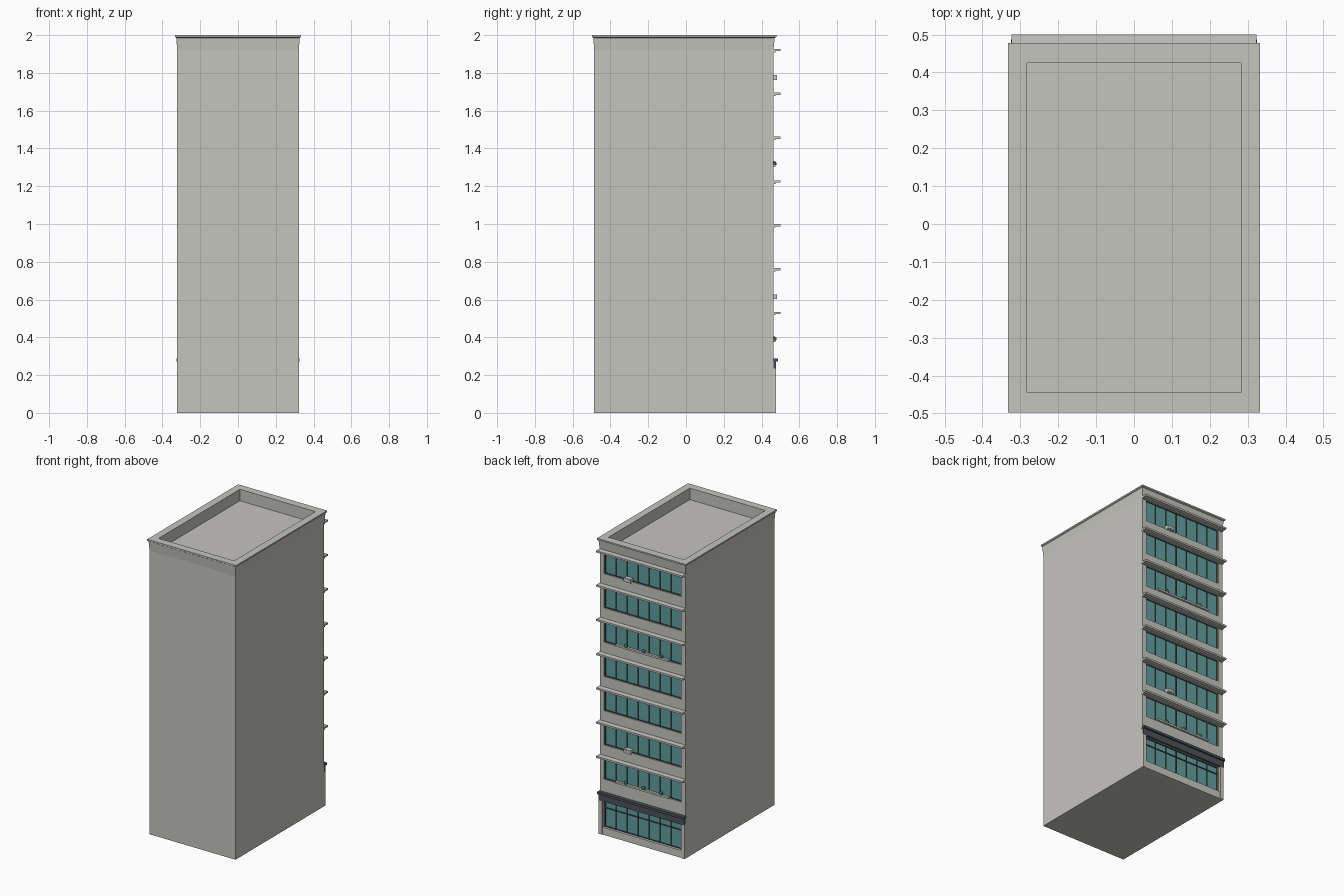
import bpy, bmesh

if "Cube" in bpy.data.objects:
    bpy.data.objects.remove(bpy.data.objects["Cube"])


def material(name, rgb):
    m = bpy.data.materials.new(name)
    m.diffuse_color = (*rgb, 1)
    m.use_nodes = True
    m.node_tree.nodes["Principled BSDF"].inputs["Base Color"].default_value = m.diffuse_color
    return m


WALL = material("warm_grey_wall", (0.56, 0.555, 0.52))
TRIM = material("pale_trim", (0.60, 0.59, 0.56))
GLASS = material("teal_glass", (0.12, 0.35, 0.345))
FRAME = material("dark_frame", (0.05, 0.055, 0.06))
SLATE = material("slate_canopy", (0.075, 0.085, 0.10))
LEAF = material("leaf_green", (0.10, 0.34, 0.22))


def finish(name, bm, mat):
    bmesh.ops.recalc_face_normals(bm, faces=bm.faces)
    me = bpy.data.meshes.new(name)
    bm.to_mesh(me)
    bm.free()
    me.materials.append(mat)
    ob = bpy.data.objects.new(name, me)
    bpy.context.collection.objects.link(ob)
    return ob


def boxes(name, items, mat):
    """One object from several (x0, x1, y0, y1, z0, z1) boxes."""
    bm = bmesh.new()
    for x0, x1, y0, y1, z0, z1 in items:
        vs = bmesh.ops.create_cube(bm, size=1)["verts"]
        for v in vs:
            v.co.x = x1 if v.co.x > 0 else x0
            v.co.y = y1 if v.co.y > 0 else y0
            v.co.z = z1 if v.co.z > 0 else z0
    return finish(name, bm, mat)


def stacked_rings(name, rings, mat):
    """Rectangular loops (half_x, y0, y1, z) joined in order and closed at the last."""
    bm = bmesh.new()
    prev = None
    for hx, y0, y1, z in rings:
        loop = [bm.verts.new(p) for p in
                ((-hx, y0, z), (hx, y0, z), (hx, y1, z), (-hx, y1, z))]
        if prev:
            for i in range(4):
                j = (i + 1) % 4
                bm.faces.new((prev[i], prev[j], loop[j], loop[i]))
        else:
            bm.faces.new(loop[::-1])
        prev = loop
    bm.faces.new(prev)
    return finish(name, bm, mat)


HX, Y0, CORE, YF = 0.322, -0.486, 0.447, 0.463   # half width, front, core back, facade
WX = 0.29                                        # half width of glazing
LEDGES = [0.53 + 0.232 * k for k in range(7)]
WIN_LOW, WIN_HIGH = 0.157, 0.010                 # glazing limits below each ledge

# Main block behind the facade
boxes("building_core", [(-HX, HX, Y0, CORE, 0, 1.922)], WALL)

# Parapet with a slight flare, coping and sunken roof
stacked_rings("parapet_and_roof", [
    (HX, Y0, YF, 1.922), (0.327, -0.491, 0.470, 1.986),
    (0.333, -0.497, 0.478, 1.990), (0.333, -0.497, 0.478, 2.0),
    (0.283, -0.445, 0.425, 2.0), (0.283, -0.445, 0.425, 1.915)], WALL)

# Facade piers and spandrel bands framing the window openings
facade = [(-HX, -WX, CORE, YF, 0, 1.922), (WX, HX, CORE, YF, 0, 1.922)]
below = 0.225
for z in LEDGES:
    facade.append((-WX, WX, CORE, YF, below, z - WIN_LOW))
    below = z - WIN_HIGH
facade.append((-WX, WX, CORE, YF, below, 1.922))
boxes("facade_wall", facade, WALL)

# Ledges over each upper floor
boxes("floor_ledges", [(-0.323, 0.323, YF - 0.005, 0.5, z - 0.007, z + 0.005)
                       for z in LEDGES], TRIM)
boxes("ledge_mouldings", [(-HX, HX, YF - 0.005, 0.474, z - 0.013, z - 0.007)
                          for z in LEDGES], TRIM)

# Glazing and frames, seven panes on every floor
openings = [(z - WIN_LOW, z - WIN_HIGH) for z in LEDGES] + [(0.05, 0.225)]
boxes("window_glass", [(-WX, WX, CORE, 0.452, a, b) for a, b in openings], GLASS)
bars = []
T = 0.003
for a, b in openings:
    for k in range(8):
        x = -WX + 2 * WX * k / 7
        x = max(-WX + T, min(WX - T, x))
        w = T if k in (0, 7) else 0.002
        bars.append((x - w, x + w, 0.451, 0.457, a, b))
    bars.append((-WX, WX, 0.451, 0.456, a, a + 0.005))
    bars.append((-WX, WX, 0.451, 0.456, b - 0.005, b))
bars.append((-WX, WX, 0.451, 0.458, 0.175, 0.181))   # shopfront transom
boxes("window_frames", bars, FRAME)

# Ground floor surround
boxes("shopfront_surround", [
    (-HX, -0.297, YF - 0.003, 0.476, 0, 0.235),
    (0.297, HX, YF - 0.003, 0.476, 0, 0.235),
    (-0.297, 0.297, CORE, 0.472, 0, 0.05)], TRIM)

# Canopy fascia with projecting top rim
boxes("canopy", [(-HX, HX, YF - 0.003, 0.477, 0.228, 0.272),
                 (-0.325, 0.325, YF - 0.003, 0.487, 0.272, 0.288)], SLATE)

# Air conditioners on two floors
units, grilles = [], []
for i in (1, 6):
    z = LEDGES[i] - 0.147
    units.append((0.08, 0.13, 0.452, 0.481, z - 0.013, z + 0.013))
    grilles.append((0.086, 0.124, 0.480, 0.482, z - 0.007, z + 0.007))
boxes("air_conditioners", units, TRIM)
boxes("air_conditioner_grilles", grilles, WALL)

# Window boxes with small round shrubs on two floors
troughs = []
shrubs = bmesh.new()
for i in (0, 4):
    z = LEDGES[i] - 0.138
    troughs.append((-0.2, 0.2, 0.458, 0.474, z - 0.018, z - 0.006))
    for x in (-0.14, -0.008, 0.124):
        vs = bmesh.ops.create_icosphere(shrubs, subdivisions=1, radius=0.014)["verts"]
        bmesh.ops.translate(shrubs, verts=vs, vec=(x, 0.466, z))
boxes("window_boxes", troughs, TRIM)
finish("shrubs", shrubs, LEAF)
